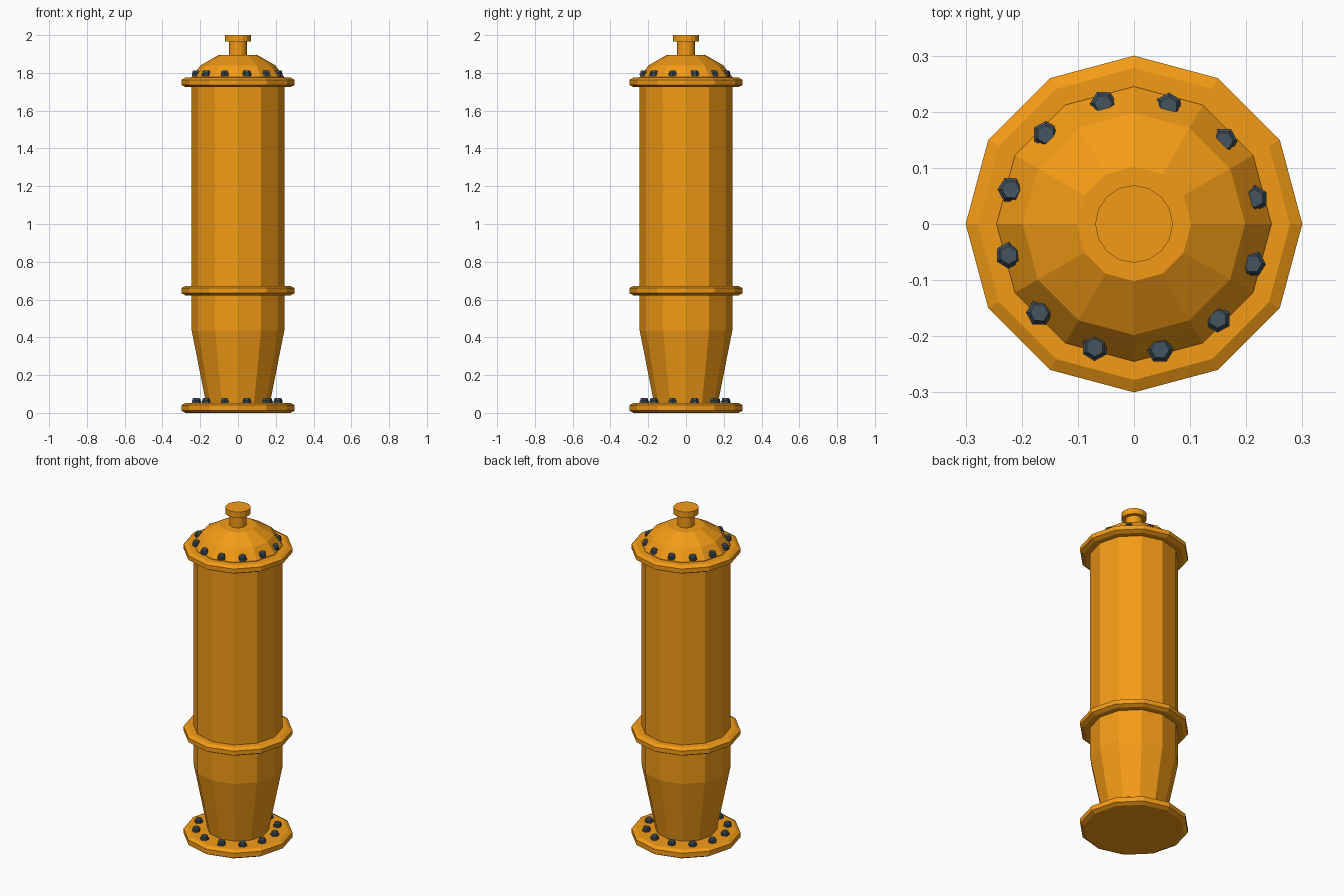
import bpy, bmesh
from math import cos, sin, pi, radians

if "Cube" in bpy.data.objects:
    bpy.data.objects.remove(bpy.data.objects["Cube"])


def material(name, color):
    m = bpy.data.materials.new(name)
    m.diffuse_color = color
    m.use_nodes = True
    m.node_tree.nodes["Principled BSDF"].inputs["Base Color"].default_value = m.diffuse_color
    return m


ORANGE = material("orange_paint", (0.90, 0.33, 0.008, 1))
STEEL = material("dark_steel", (0.06, 0.09, 0.12, 1))


def add_lathe(bm, profile, sides, centre=(0, 0), turn=0.0):
    """Closed, capped solid of revolution from (radius, z) points, bottom to top."""
    rings = []
    for r, z in profile:
        rings.append([bm.verts.new((centre[0] + r * cos(turn + 2 * pi * i / sides),
                                    centre[1] + r * sin(turn + 2 * pi * i / sides), z))
                      for i in range(sides)])
    for a, b in zip(rings, rings[1:]):
        for i in range(sides):
            j = (i + 1) % sides
            bm.faces.new((a[i], a[j], b[j], b[i]))
    bm.faces.new(rings[0][::-1])
    bm.faces.new(rings[-1])


def finish(name, bm, mat):
    mesh = bpy.data.meshes.new(name)
    bm.to_mesh(mesh)
    bm.free()
    mesh.materials.append(mat)
    ob = bpy.data.objects.new(name, mesh)
    bpy.context.collection.objects.link(ob)
    return ob


def lathe(name, profile, sides=12):
    bm = bmesh.new()
    add_lathe(bm, profile, sides)
    return finish(name, bm, ORANGE)


def flange(name, z0, z1):
    c = 0.012
    lathe(name, [(0.278, z0), (0.30, z0 + c), (0.30, z1 - c), (0.278, z1)])


def bolt_ring(name, z):
    # twelve hexagonal bolts with a wider collar, ring slightly off centre
    bm = bmesh.new()
    for k in range(12):
        a = radians(13 + 30 * k)
        centre = (-0.004 + 0.225 * cos(a), -0.005 + 0.225 * sin(a))
        add_lathe(bm, [(0.023, z), (0.024, z + 0.012), (0.020, z + 0.016),
                       (0.020, z + 0.023), (0.016, z + 0.028)], 6, centre, a + radians(15))
    finish(name, bm, STEEL)


# Tapered foot and cylindrical barrel
lathe("tank_body", [(0.165, 0.03), (0.245, 0.435), (0.245, 1.75)])

# Chamfered flanges
flange("base_flange", 0.0, 0.053)
flange("middle_flange", 0.622, 0.672)
flange("top_flange", 1.725, 1.775)

# Faceted domed lid
lathe("domed_lid", [(0.245, 1.76), (0.245, 1.778), (0.198, 1.84), (0.102, 1.895)])

# Neck and cap
lathe("neck", [(0.047, 1.88), (0.047, 1.97)], 16)
lathe("neck_cap", [(0.069, 1.965), (0.069, 2.0)], 16)

# Bolts around base and lid
bolt_ring("base_bolts", 0.050)
bolt_ring("lid_bolts", 1.784)
